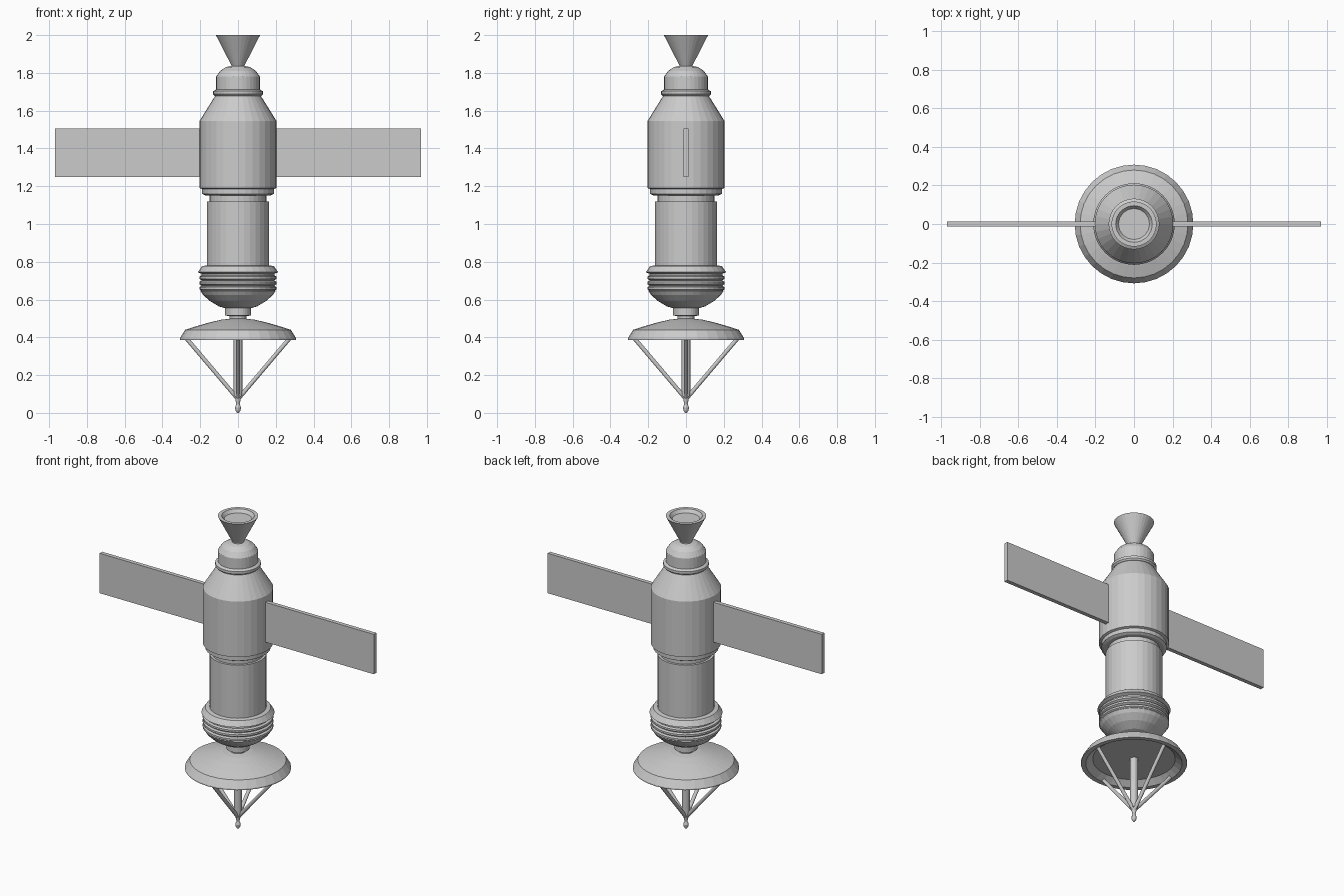
import bpy, bmesh, math
from mathutils import Vector

if "Cube" in bpy.data.objects:
    bpy.data.objects.remove(bpy.data.objects["Cube"])


def finish(name, bm):
    bmesh.ops.recalc_face_normals(bm, faces=bm.faces)
    mesh = bpy.data.meshes.new(name)
    bm.to_mesh(mesh)
    bm.free()
    obj = bpy.data.objects.new(name, mesh)
    bpy.context.collection.objects.link(obj)
    return obj


def lathe(name, profile, sides=32):
    """Closed solid turned round z from (radius, height) points, capped at both ends."""
    bm = bmesh.new()
    rings = []
    for r, z in profile:
        rings.append([bm.verts.new((r * math.cos(2 * math.pi * i / sides),
                                    r * math.sin(2 * math.pi * i / sides), z))
                      for i in range(sides)])
    for a, b in zip(rings, rings[1:]):
        for i in range(sides):
            j = (i + 1) % sides
            bm.faces.new((a[i], a[j], b[j], b[i]))
    bm.faces.new(rings[0])
    bm.faces.new(rings[-1])
    return finish(name, bm)


def rod(name, start, end, r1, r2, sides=12):
    start, end = Vector(start), Vector(end)
    axis = end - start
    bm = bmesh.new()
    bmesh.ops.create_cone(bm, cap_ends=True, segments=sides, radius1=r1, radius2=r2,
                          depth=axis.length)
    turn = Vector((0, 0, 1)).rotation_difference(axis).to_matrix()
    for v in bm.verts:
        v.co = turn @ v.co + (start + end) / 2
    return finish(name, bm)


def box(name, lo, hi):
    bm = bmesh.new()
    bmesh.ops.create_cube(bm, size=1)
    for v in bm.verts:
        v.co = [(a + b) / 2 + c * (b - a) for a, b, c in zip(lo, hi, v.co)]
    return finish(name, bm)


# Engine nozzle with a shallow recessed mouth
lathe("nozzle", [(0.035, 1.82), (0.035, 1.84), (0.117, 2.0), (0.095, 2.0), (0.08, 1.98)])

# Upper cap, ring and shoulder cone
lathe("upper_cap", [(0.116, 1.70), (0.116, 1.78), (0.095, 1.81), (0.065, 1.83), (0.04, 1.836)])
lathe("cap_ring", [(0.115, 1.675), (0.126, 1.68), (0.132, 1.687), (0.132, 1.703), (0.116, 1.712)])
lathe("upper_body", [(0.19, 1.185), (0.204, 1.19), (0.204, 1.545), (0.122, 1.677)])

# Joint rings and lower cylinder
lathe("joint_ring", [(0.175, 1.152), (0.19, 1.16), (0.19, 1.187)])
lathe("joint_neck", [(0.15, 1.11), (0.15, 1.155)])
lathe("lower_body", [(0.165, 0.775), (0.165, 1.12)])

# Flared collar, three ridges and rounded bowl
lathe("collar", [(0.19, 0.735), (0.212, 0.745), (0.19, 0.777), (0.165, 0.781)])
for i in range(3):
    z = 0.658 + 0.028 * i
    lathe("collar_ridge", [(0.192, z - 0.012), (0.205, z - 0.004), (0.205, z + 0.008),
                           (0.192, z + 0.014)])
lathe("bowl", [(0.07, 0.555), (0.10, 0.563), (0.15, 0.593), (0.185, 0.625), (0.198, 0.645),
               (0.192, 0.655), (0.192, 0.74)])

# Neck joining bowl and dish
lathe("dish_neck", [(0.045, 0.49), (0.045, 0.513), (0.068, 0.515), (0.068, 0.56)])

# Dish, open underneath
lathe("dish", [(0.04, 0.499), (0.09, 0.493), (0.15, 0.479), (0.22, 0.459), (0.28, 0.44),
               (0.308, 0.395), (0.308, 0.387), (0.28, 0.387), (0.24, 0.417)])

# Antenna feed: central mast, four struts, tip
rod("feed_mast", (0, 0, 0.09), (0, 0, 0.425), 0.023, 0.023, 16)
for i in range(4):
    c, s = round(math.cos(i * math.pi / 2)), round(math.sin(i * math.pi / 2))
    rod("feed_strut", (0.006 * c, 0.006 * s, 0.08), (0.275 * c, 0.275 * s, 0.397), 0.011, 0.011)
lathe("feed_tip", [(0.005, 0.0), (0.013, 0.012), (0.016, 0.028), (0.009, 0.048),
                   (0.012, 0.06), (0.018, 0.095)], 16)

# Solar panels
for side in (-1, 1):
    x = sorted((0.19 * side, 0.97 * side))
    box("solar_panel", (x[0], -0.013, 1.25), (x[1], 0.013, 1.505))
